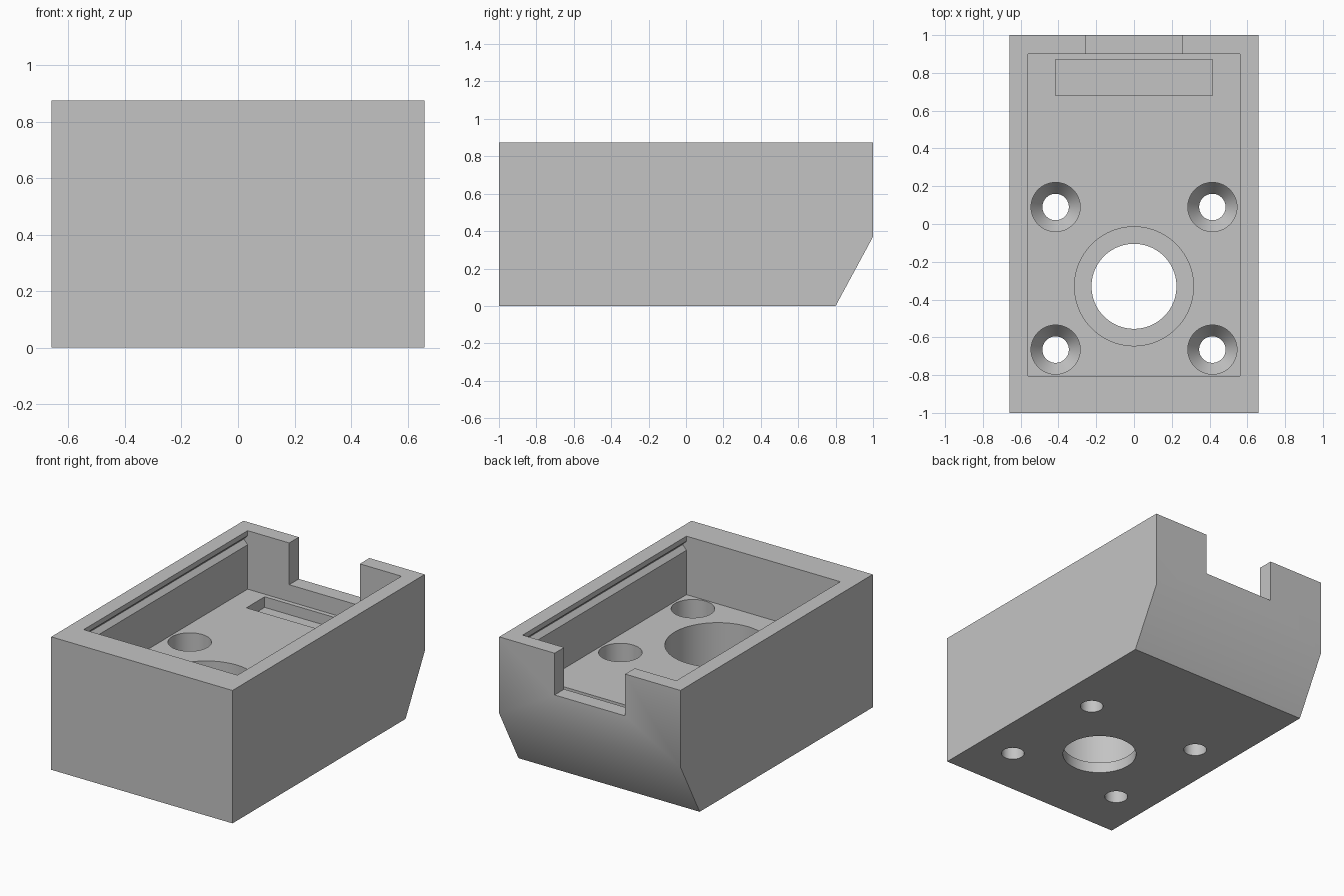
import bpy
import bmesh
import math

cube = bpy.data.objects.get("Cube")
if cube:
    bpy.data.objects.remove(cube, do_unlink=True)

# Single plain grey
grey = bpy.data.materials.new("plain_grey")
grey.use_nodes = True
colour = (0.55, 0.55, 0.55, 1)
grey.diffuse_color = colour
grey.node_tree.nodes["Principled BSDF"].inputs["Base Color"].default_value = colour


def make_object(name, bm):
    bmesh.ops.recalc_face_normals(bm, faces=bm.faces)
    mesh = bpy.data.meshes.new(name)
    bm.to_mesh(mesh)
    bm.free()
    mesh.materials.append(grey)
    obj = bpy.data.objects.new(name, mesh)
    bpy.context.collection.objects.link(obj)
    return obj


def prism(name, points, move):
    """Closed outline of 3D points, swept along the vector move."""
    bm = bmesh.new()
    face = bm.faces.new([bm.verts.new(p) for p in points])
    swept = bmesh.ops.extrude_face_region(bm, geom=[face], use_keep_orig=True)
    verts = [v for v in swept["geom"] if isinstance(v, bmesh.types.BMVert)]
    bmesh.ops.translate(bm, verts=verts, vec=move)
    return make_object(name, bm)


def box(name, x, y0, y1, z0, z1):
    outline = [(-x, y0, z0), (x, y0, z0), (x, y1, z0), (-x, y1, z0)]
    return prism(name, outline, (0, 0, z1 - z0))


def turned(name, x, y, profile, sides=64):
    """Stack of (radius, height) rings with capped ends."""
    bm = bmesh.new()
    rings = []
    for r, z in profile:
        angles = [math.tau * i / sides for i in range(sides)]
        rings.append([bm.verts.new((x + r * math.cos(a), y + r * math.sin(a), z))
                      for a in angles])
    for low, high in zip(rings, rings[1:]):
        for i in range(sides):
            j = (i + 1) % sides
            bm.faces.new((low[i], low[j], high[j], high[i]))
    bm.faces.new(rings[0][::-1])
    bm.faces.new(rings[-1])
    return make_object(name, bm)


WIDTH, TOP, FLOOR = 0.66, 0.875, 0.49

# Outer block with the sloped lower back
side = [(-1, 0), (0.8, 0), (1, 0.37), (1, TOP), (-1, TOP)]
housing = prism("housing", [(-WIDTH, y, z) for y, z in side], (2 * WIDTH, 0, 0))

# Open cavity with a V groove along both side walls
half = [(0.56, FLOOR), (0.56, 0.782), (0.588, 0.812), (0.56, 0.842), (0.56, 1.0)]
section = half + [(-x, z) for x, z in reversed(half)]
cutters = [prism("cavity_cutter", [(x, -0.805, z) for x, z in section], (0, 1.705, 0))]

# Back notch and recessed floor slot
cutters.append(box("notch_cutter", 0.257, 0.85, 1.1, 0.6, 1.1))
cutters.append(box("slot_cutter", 0.415, 0.68, 0.87, 0.42, 0.6))

# Stepped central hole
cutters.append(turned("centre_hole_cutter", 0, -0.33,
                      [(0.225, -0.1), (0.225, 0.07), (0.315, 0.07), (0.315, 0.6)], 96))

# Four countersunk screw holes
for x in (-0.415, 0.415):
    for y in (-0.665, 0.09):
        cutters.append(turned("screw_hole_cutter", x, y,
                              [(0.07, -0.1), (0.07, 0.1), (0.13, 0.18), (0.13, 0.6)]))

# Cut everything out of the block
bpy.ops.object.select_all(action="DESELECT")
bpy.context.view_layer.objects.active = housing
housing.select_set(True)
for cutter in cutters:
    cutter.hide_render = True
    mod = housing.modifiers.new(cutter.name, "BOOLEAN")
    mod.operation = "DIFFERENCE"
    mod.solver = "EXACT"
    mod.object = cutter
    bpy.ops.object.modifier_apply(modifier=mod.name)
    bpy.data.objects.remove(cutter, do_unlink=True)

bpy.ops.object.shade_smooth_by_angle(angle=math.radians(30))
